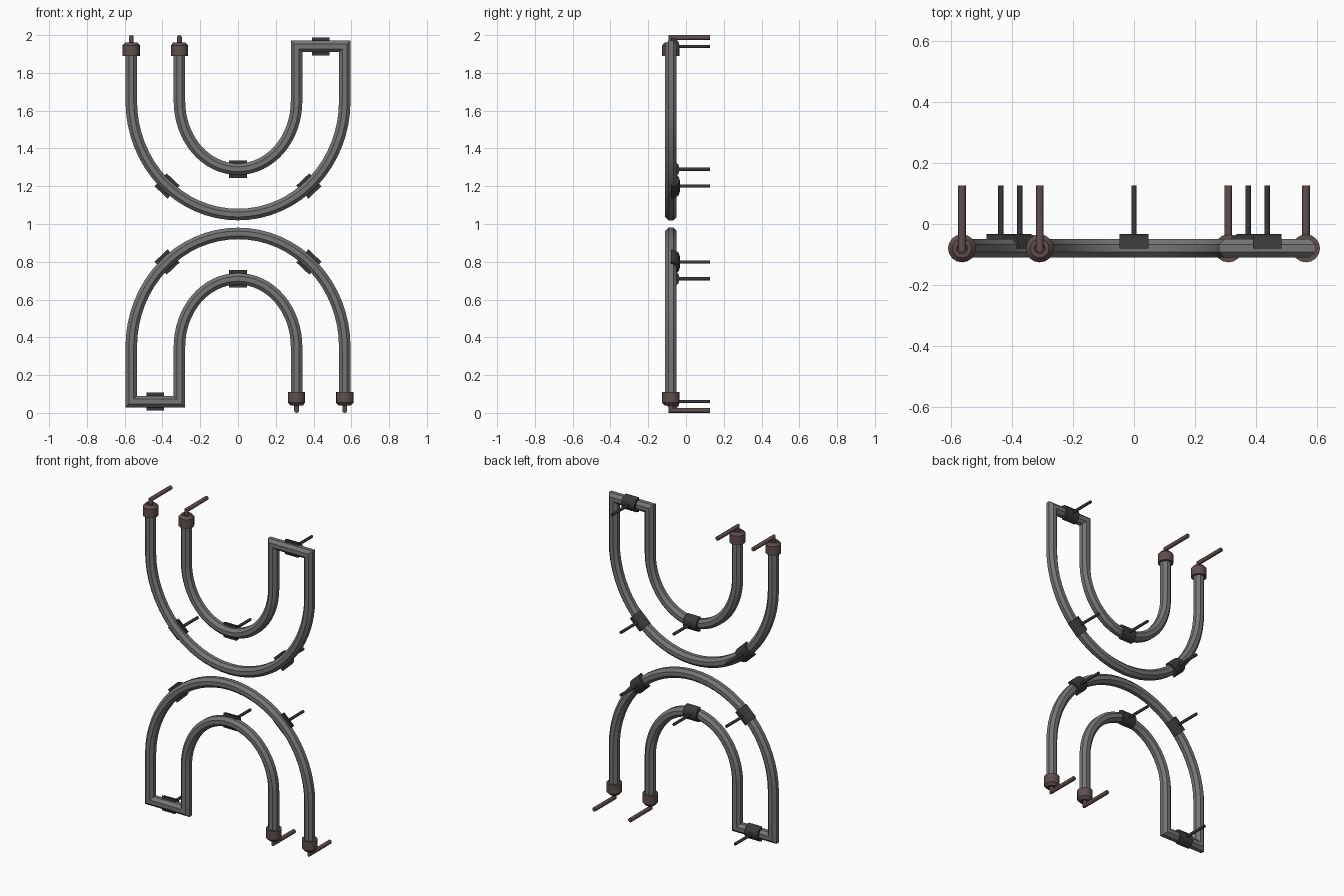
import bpy, bmesh, math
from mathutils import Vector

cube = bpy.data.objects.get("Cube")
if cube:
    bpy.data.objects.remove(cube)


def material(name, rgb):
    m = bpy.data.materials.new(name)
    m.use_nodes = True
    color = (*rgb, 1)
    m.diffuse_color = color
    m.node_tree.nodes["Principled BSDF"].inputs["Base Color"].default_value = color
    return m


GREY = material("tube grey", (0.18, 0.18, 0.18))
DARK = material("clip charcoal", (0.04, 0.04, 0.04))
BROWN = material("cap brown", (0.115, 0.078, 0.075))

Y = -0.08            # depth of the tube axis
OUT, INN = 0.565, 0.31
BEND = 1.65          # height where the bends begin
TOP = 1.94
LOW_OUT, LOW_INN = 1.05, 1.29
BACK = 0.126         # rear end of pins and wires
parts = []


def finish(name, bm, mat):
    bmesh.ops.recalc_face_normals(bm, faces=bm.faces)
    mesh = bpy.data.meshes.new(name)
    bm.to_mesh(mesh)
    bm.free()
    mesh.materials.append(mat)
    obj = bpy.data.objects.new(name, mesh)
    bpy.context.collection.objects.link(obj)
    parts.append(obj)
    return obj


def loft(bm, rings, closed=True):
    """Skin between rings of points and cap both ends."""
    rows = [[bm.verts.new(p) for p in ring] for ring in rings]
    n = len(rows[0])
    for a, b in zip(rows, rows[1:]):
        for i in range(n):
            j = (i + 1) % n
            bm.faces.new((a[i], a[j], b[j], b[i]))
    bm.faces.new(rows[0])
    bm.faces.new(rows[-1])


def sweep(name, points, normal, radius, sides, mat, arc=math.tau):
    """Sweep a round or half-round section along a planar path, mitring corners."""
    pts = [Vector(p) for p in points]
    normal = Vector(normal)
    steps = sides if arc == math.tau else sides + 1
    shift = math.pi / sides if arc == math.tau else 0
    rings = []
    for i, p in enumerate(pts):
        before = (p - pts[max(i - 1, 0)]).normalized()
        after = (pts[min(i + 1, len(pts) - 1)] - p).normalized()
        tangent = (before + after).normalized()
        reference = after if after.length else before
        side = tangent.cross(normal) / max(tangent.dot(reference), 0.3)
        angles = [shift + arc * k / sides for k in range(steps)]
        rings.append([p + side * (radius * math.cos(a)) + normal * (radius * math.sin(a))
                      for a in angles])
    bm = bmesh.new()
    loft(bm, rings)
    return finish(name, bm, mat)


def bend(half_width, low, start, end, n=32):
    """Half-ellipse bend, swept between two angles."""
    return [(half_width * math.cos(start + (end - start) * k / n),
             BEND + (BEND - low) * math.sin(start + (end - start) * k / n))
            for k in range(n + 1)]


def build_half(prefix, turn):
    """One folded tube with its clips and caps; turn gives the half-turned copy."""
    def place(x, y, z):
        return (-x, y, 2 - z) if turn else (x, y, z)

    # folded double-U tube
    path = [(-OUT, TOP - 0.02)] + bend(OUT, LOW_OUT, -math.pi, 0)
    path += [(OUT, TOP), (INN, TOP)] + bend(INN, LOW_INN, 0, -math.pi)
    path += [(-INN, TOP - 0.02)]
    sweep(prefix + "_tube", [place(x, Y, z) for x, z in path],
          (0, 1, 0), 0.033, 8, GREY)

    # half-round clips behind the tube, each with a rear pin
    cx = 0.375
    drop = math.sqrt(1 - (cx / OUT) ** 2)
    cz = BEND - (BEND - LOW_OUT) * drop
    slope = math.atan2((BEND - LOW_OUT) * cx / OUT, OUT * drop)
    clips = (("bend_clip", 0, LOW_INN, 0), ("bridge_clip", (OUT + INN) / 2, TOP, 0),
             ("left_clip", cx, cz, slope), ("right_clip", -cx, cz, -slope))
    for name, x, z, angle in clips:
        dx, dz = 0.047 * math.cos(angle), 0.047 * math.sin(angle)
        sweep(f"{prefix}_{name}", [place(x - dx, Y, z - dz), place(x + dx, Y, z + dz)],
              (0, 1, 0), 0.047, 6, DARK, math.pi)
        sweep(f"{prefix}_{name}_pin", [place(x, Y + 0.03, z), place(x, BACK, z)],
              (1, 0, 0), 0.009, 12, DARK)

    # end caps with bent lead wires
    profile = ((0.03, 1.889), (0.046, 1.889), (0.046, 1.946), (0.031, 1.962), (0.018, 1.962),
               (0.016, 1.955))
    for name, x in (("outer", -OUT), ("inner", -INN)):
        bm = bmesh.new()
        loft(bm, [[place(x + r * math.cos(k * math.tau / 16),
                         Y + r * math.sin(k * math.tau / 16), z) for k in range(16)]
                  for r, z in profile])
        finish(f"{prefix}_{name}_cap", bm, BROWN)
        sweep(f"{prefix}_{name}_wire",
              [place(x, Y, 1.95), place(x, Y, 1.987), place(x, BACK, 1.987)],
              (1, 0, 0), 0.013, 12, BROWN)


build_half("upper", False)
build_half("lower", True)

# smooth the round parts, keep the facets sharp
bpy.ops.object.select_all(action="DESELECT")
for obj in parts:
    obj.select_set(True)
bpy.context.view_layer.objects.active = parts[0]
bpy.ops.object.shade_smooth_by_angle(angle=math.radians(32))
